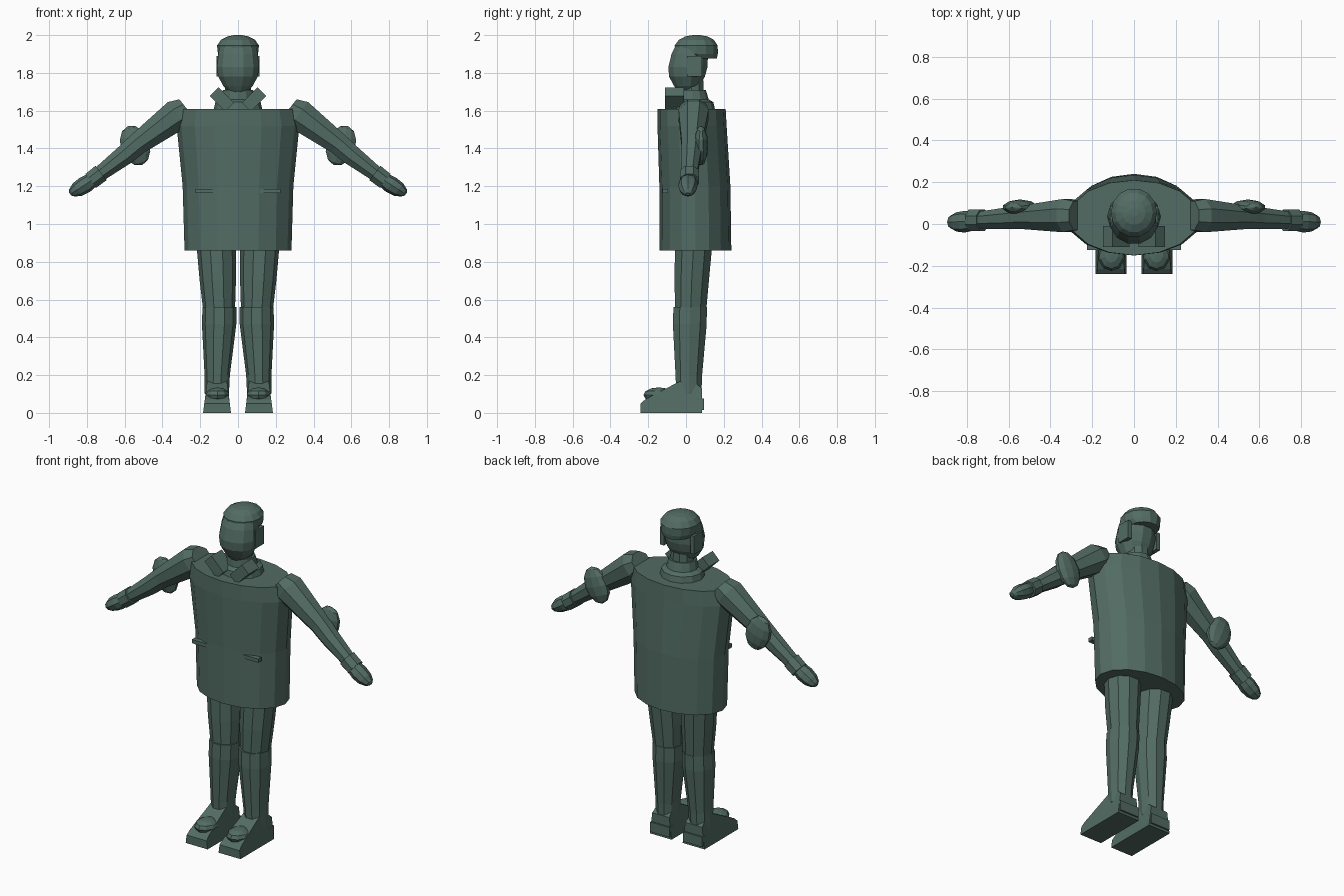
import bpy, bmesh, math
from mathutils import Matrix, Vector

if "Cube" in bpy.data.objects:
    bpy.data.objects.remove(bpy.data.objects["Cube"])

green = bpy.data.materials.new("dark grey green")
green.use_nodes = True
COLOR = (0.085, 0.15, 0.125, 1)
green.diffuse_color = COLOR
green.node_tree.nodes["Principled BSDF"].inputs["Base Color"].default_value = COLOR


def finish(name, bm, mirror=False):
    """Turn a bmesh into a flat shaded object, optionally mirrored in x."""
    bmesh.ops.recalc_face_normals(bm, faces=bm.faces)
    mesh = bpy.data.meshes.new(name)
    bm.to_mesh(mesh)
    bm.free()
    mesh.materials.append(green)
    ob = bpy.data.objects.new(name, mesh)
    bpy.context.scene.collection.objects.link(ob)
    if mirror:
        ob.modifiers.new("mirror", "MIRROR")
    return ob


def loft(name, rings, sides=8, tilt=0, mirror=False, phase=0):
    """Skin elliptical rings (x, y, z, radius x, radius y), tilted about y."""
    bm = bmesh.new()
    turn = Matrix.Rotation(math.radians(tilt), 3, 'Y')
    loops = []
    for x, y, z, rx, ry in rings:
        loop = []
        for i in range(sides):
            a = math.tau * (i + phase) / sides
            loop.append(bm.verts.new(
                Vector((x, y, z)) + turn @ Vector((rx * math.cos(a), ry * math.sin(a), 0))))
        loops.append(loop)
    for low, high in zip(loops, loops[1:]):
        for i in range(sides):
            j = (i + 1) % sides
            bm.faces.new((low[i], low[j], high[j], high[i]))
    bm.faces.new(loops[0])
    bm.faces.new(loops[-1])
    return finish(name, bm, mirror)


def place(center, size, tilt=0):
    return (Matrix.Translation(center) @ Matrix.Rotation(math.radians(tilt), 4, 'Y')
            @ Matrix.Diagonal((*size, 1)))


def box(name, center, size, tilt=0, mirror=True):
    bm = bmesh.new()
    bmesh.ops.create_cube(bm, size=1, matrix=place(center, size, tilt))
    return finish(name, bm, mirror)


def ball(name, center, size, tilt=0, mirror=True):
    bm = bmesh.new()
    bmesh.ops.create_uvsphere(bm, u_segments=10, v_segments=6, radius=0.5,
                              matrix=place(center, size, tilt))
    return finish(name, bm, mirror)


# Coat
loft("coat", [(0, 0.05, 0.86, 0.283, 0.19), (0, 0.047, 1.2, 0.293, 0.188),
              (0, 0.032, 1.52, 0.325, 0.183), (0, 0.03, 1.61, 0.31, 0.18)], sides=16)
box("pocket_flaps", (0.157, -0.11, 1.175), (0.135, 0.03, 0.022))

# Collar and neck
loft("collar", [(0, 0.035, 1.6, 0.13, 0.12), (0, 0.035, 1.645, 0.12, 0.11),
                (0, 0.035, 1.66, 0.09, 0.085), (0, 0.03, 1.71, 0.08, 0.075)], sides=12)
box("lapels", (0.085, -0.06, 1.66), (0.115, 0.1, 0.065), tilt=-45)
loft("neck", [(0, 0.03, 1.64, 0.075, 0.07), (0, 0.03, 1.76, 0.065, 0.065)], sides=10)

# Head and cap
loft("head", [(0, 0.0, 1.7, 0.05, 0.045), (0, 0.005, 1.73, 0.08, 0.07),
              (0, 0.005, 1.78, 0.108, 0.098), (0, 0.01, 1.83, 0.116, 0.107),
              (0, 0.02, 1.9, 0.108, 0.1), (0, 0.035, 1.95, 0.1, 0.09)], sides=12, phase=0.5)
loft("cap", [(0, 0.08, 1.875, 0.085, 0.085), (0, 0.056, 1.9, 0.106, 0.115),
             (0, 0.054, 1.945, 0.111, 0.117), (0, 0.055, 1.975, 0.09, 0.095),
             (0, 0.055, 1.993, 0.055, 0.06), (0, 0.055, 2.0, 0.02, 0.02)], sides=14)
box("ear_covers", (0.102, 0.045, 1.835), (0.025, 0.08, 0.11))

# Arms
loft("arms", [(0.275, 0.04, 1.615, 0.062, 0.075), (0.32, 0.04, 1.58, 0.09, 0.086),
              (0.53, 0.032, 1.425, 0.063, 0.06), (0.6, 0.027, 1.365, 0.058, 0.056),
              (0.745, 0.018, 1.255, 0.042, 0.043)], tilt=128, mirror=True, phase=0.5)
ball("elbow_pads", (0.545, 0.08, 1.415), (0.16, 0.075, 0.22), tilt=20)
loft("cuffs", [(0.725, 0.018, 1.27, 0.052, 0.055),
               (0.78, 0.018, 1.228, 0.05, 0.055)], tilt=128, mirror=True, phase=0.5)
loft("hands", [(0.77, 0.013, 1.235, 0.04, 0.045), (0.81, 0.011, 1.208, 0.046, 0.052),
               (0.85, 0.01, 1.182, 0.041, 0.046), (0.878, 0.01, 1.165, 0.025, 0.03),
               (0.888, 0.01, 1.158, 0.01, 0.012)], tilt=128, mirror=True)

# Legs
loft("thighs", [(0.1, 0.025, 0.54, 0.084, 0.086), (0.107, 0.03, 0.7, 0.096, 0.096),
                (0.115, 0.04, 0.88, 0.104, 0.103)], sides=10, mirror=True)
loft("shins", [(0.112, 0.015, 0.1, 0.064, 0.07), (0.11, 0.015, 0.2, 0.067, 0.074),
               (0.1, 0.02, 0.47, 0.091, 0.094), (0.098, 0.022, 0.56, 0.09, 0.093)],
     sides=10, mirror=True)

# Shoes: a side profile widened towards the sole
bm = bmesh.new()
profile = [(-0.24, 0), (-0.24, 0.05), (-0.215, 0.072), (0.01, 0.19), (0.085, 0.13), (0.085, 0)]
sides = []
for s in (-1, 1):
    sides.append([bm.verts.new((0.111 + s * (0.074 - 0.13 * z), y, z)) for y, z in profile])
    bm.faces.new(sides[-1])
for i in range(len(profile)):
    j = (i + 1) % len(profile)
    bm.faces.new((sides[0][i], sides[0][j], sides[1][j], sides[1][i]))
finish("shoes", bm, mirror=True)
ball("toe_caps", (0.108, -0.145, 0.095), (0.13, 0.16, 0.08))
box("heels", (0.111, 0.075, 0.045), (0.13, 0.04, 0.06))
